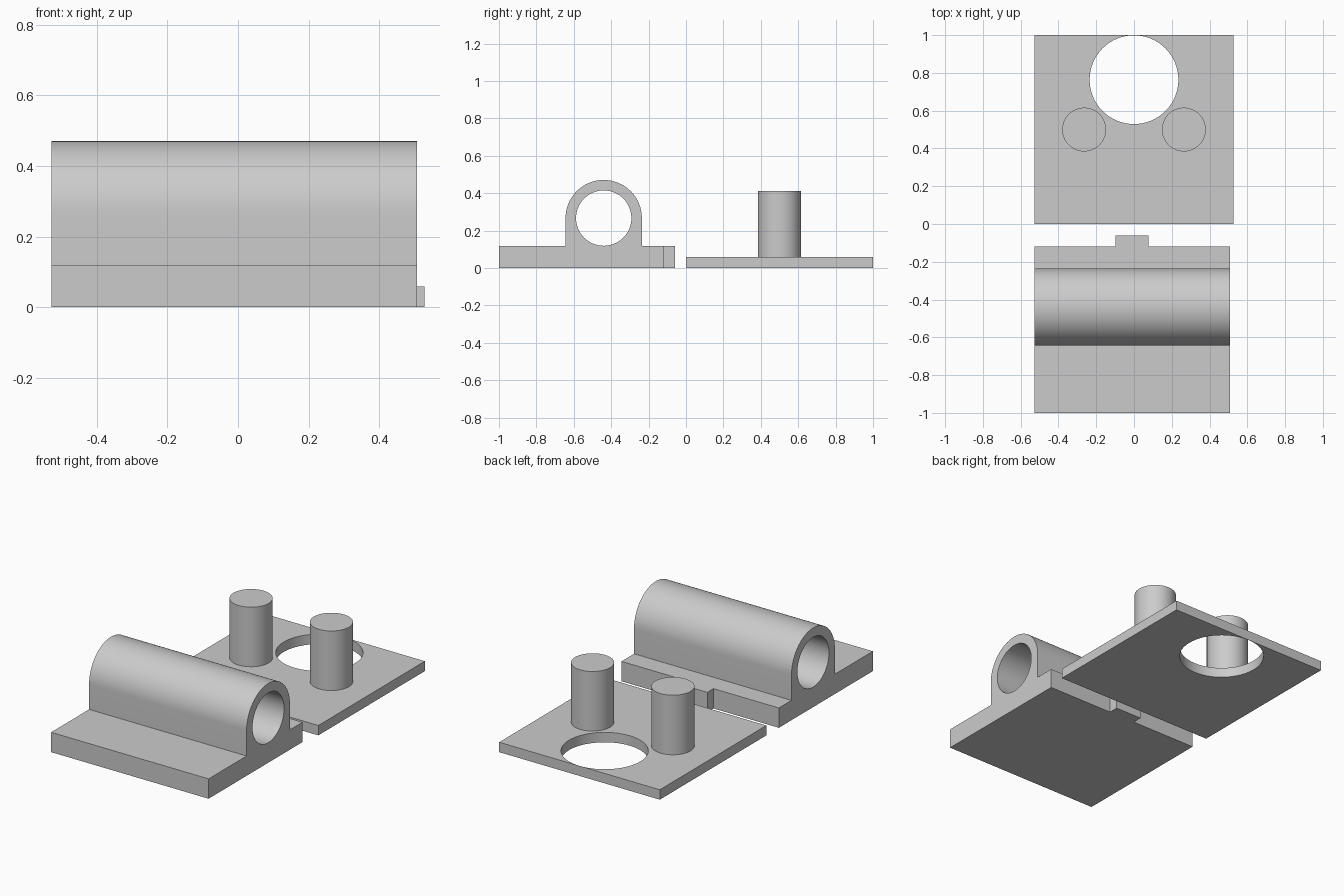
import bpy, bmesh
from math import sin, cos, pi, radians
from mathutils import Matrix, Vector

cube = bpy.data.objects.get("Cube")
if cube:
    bpy.data.objects.remove(cube, do_unlink=True)

grey = bpy.data.materials.new("light grey")
grey.use_nodes = True
colour = (0.6, 0.6, 0.6, 1)
grey.diffuse_color = colour
grey.node_tree.nodes["Principled BSDF"].inputs["Base Color"].default_value = colour


def arc(cx, cy, r, start, end, steps):
    """Points along an arc, both ends included."""
    return [(cx + r * cos(start + (end - start) * i / steps),
             cy + r * sin(start + (end - start) * i / steps)) for i in range(steps + 1)]


def circle(cx, cy, r, sides=64):
    return arc(cx, cy, r, 0, 2 * pi, sides)[:-1]


def rect(x0, x1, y0, y1):
    return [(x0, y0), (x1, y0), (x1, y1), (x0, y1)]


def extrude(name, loops, low, high, along_x=False):
    """Fill an outline with its holes and extrude it along z, or along x from a yz profile."""
    bm = bmesh.new()
    for loop in loops:
        verts = [bm.verts.new((u, v, low)) for u, v in loop]
        for a, b in zip(verts, verts[1:] + verts[:1]):
            bm.edges.new((a, b))
    bmesh.ops.triangle_fill(bm, edges=bm.edges[:], use_beauty=True, normal=Vector((0, 0, 1)))
    top = bmesh.ops.extrude_face_region(bm, geom=bm.faces[:], use_keep_orig=True)["geom"]
    bmesh.ops.translate(bm, vec=(0, 0, high - low),
                        verts=[g for g in top if isinstance(g, bmesh.types.BMVert)])
    if along_x:
        bm.transform(Matrix(((0, 0, 1, 0), (1, 0, 0, 0), (0, 1, 0, 0), (0, 0, 0, 1))))
    bmesh.ops.recalc_face_normals(bm, faces=bm.faces[:])
    mesh = bpy.data.meshes.new(name)
    bm.to_mesh(mesh)
    bm.free()
    mesh.materials.append(grey)
    obj = bpy.data.objects.new(name, mesh)
    bpy.context.collection.objects.link(obj)
    bpy.ops.object.select_all(action="DESELECT")
    obj.select_set(True)
    bpy.context.view_layer.objects.active = obj
    bpy.ops.object.shade_smooth_by_angle(angle=radians(30))
    return obj


# Housing: stepped base with a round-topped, bored barrel
base, front, back = 0.118, -1.0, -0.118
bore_y, bore_z, outer, inner = -0.44, 0.267, 0.204, 0.148
profile = [(front, 0), (back, 0), (back, base), (bore_y + outer, base)]
profile += arc(bore_y, bore_z, outer, 0, pi, 40)
profile += [(bore_y - outer, base), (front, base)]
extrude("bored_housing", [profile, circle(bore_y, bore_z, inner)], -0.528, 0.507, along_x=True)

# Locating tab on the back of the housing
extrude("housing_tab", [rect(-0.098, 0.077, back, -0.06)], 0, base)

# Plate with a large round opening near its back edge
thick = 0.059
extrude("plate", [rect(-0.528, 0.528, 0, 1), circle(0, 0.764, 0.235)], 0, thick)

# Pair of upright pins on the plate
for side, name in ((1, "left_pin"), (-1, "right_pin")):
    extrude(name, [circle(side * 0.264, 0.5, 0.116)], thick / 2, 0.413)
